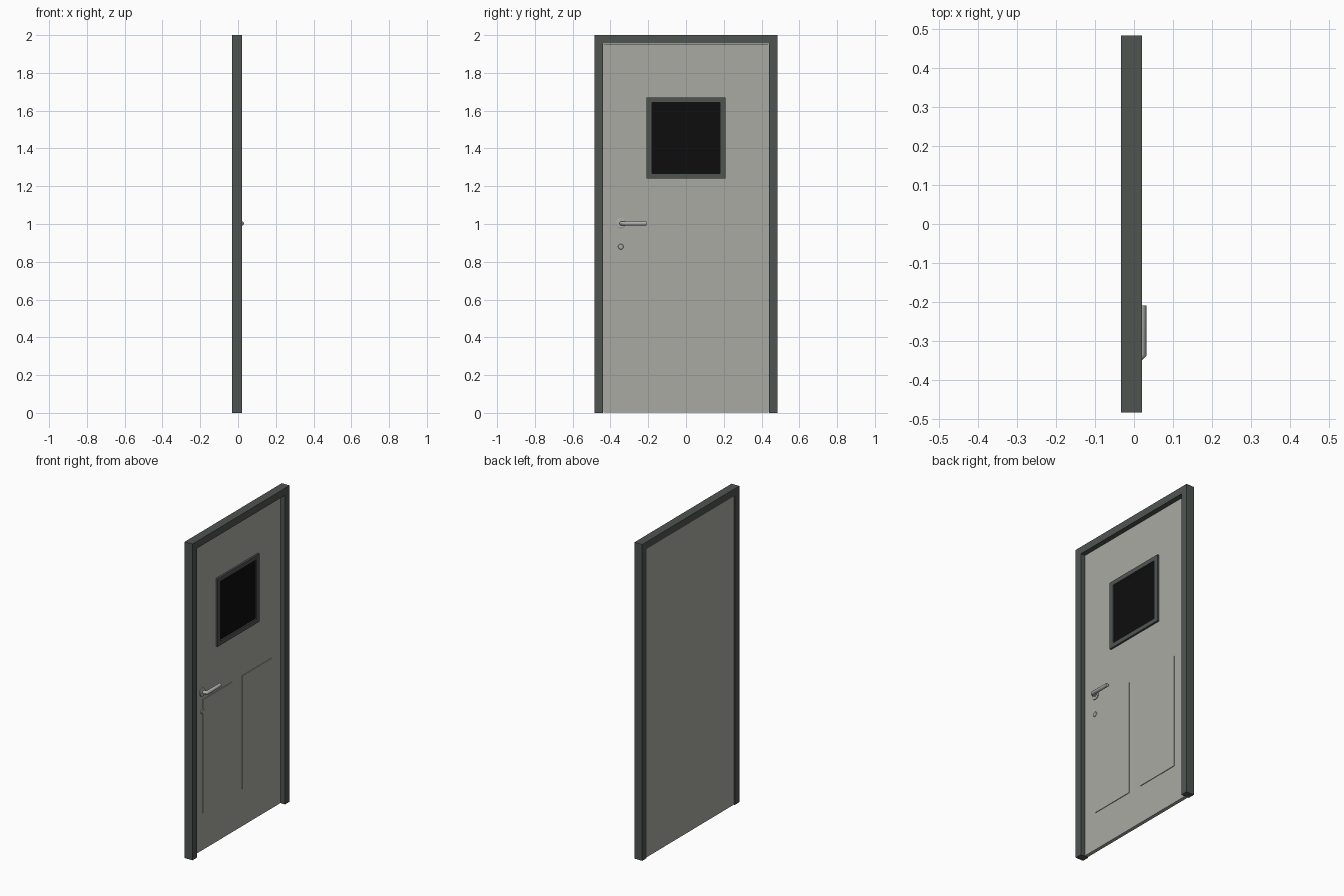
import bpy, bmesh, math
from mathutils import Vector

if "Cube" in bpy.data.objects:
    bpy.data.objects.remove(bpy.data.objects["Cube"])


def mat(name, col):
    m = bpy.data.materials.new(name)
    m.diffuse_color = (*col, 1)
    m.use_nodes = True
    m.node_tree.nodes["Principled BSDF"].inputs["Base Color"].default_value = m.diffuse_color
    return m


FRAME = mat("dark green grey", (0.078, 0.090, 0.083))
DOOR = mat("warm grey", (0.40, 0.40, 0.37))
GLASS = mat("black glass", (0.004, 0.004, 0.004))
METAL = mat("handle metal", (0.42, 0.42, 0.41))
FACE = -0.008      # x of the door's front face


def finish(bm, name, m):
    bmesh.ops.recalc_face_normals(bm, faces=bm.faces[:])
    me = bpy.data.meshes.new(name)
    bm.to_mesh(me)
    bm.free()
    me.materials.append(m)
    ob = bpy.data.objects.new(name, me)
    bpy.context.collection.objects.link(ob)
    return ob


def box(name, x, y, z, m):
    bm = bmesh.new()
    bmesh.ops.create_cube(bm, size=1)
    for v in bm.verts:
        v.co = [lo + (c + 0.5) * (hi - lo) for c, (lo, hi) in zip(v.co, (x, y, z))]
    return finish(bm, name, m)


def bridge(name, rings, m, closed=False):
    """Skin a list of equal rings; cap the ends or close into a loop."""
    bm = bmesh.new()
    vs = [[bm.verts.new(p) for p in r] for r in rings]
    n, k = len(vs[0]), len(vs)
    for i in range(k if closed else k - 1):
        a, b = vs[i], vs[(i + 1) % k]
        for j in range(n):
            bm.faces.new((a[j], a[(j + 1) % n], b[(j + 1) % n], b[j]))
    if not closed:
        bm.faces.new(vs[0])
        bm.faces.new(vs[-1])
    return finish(bm, name, m)


def disc(name, y, z, r, x0, x1, sides, m):
    rings = [[(x, y + r * s * math.cos(2 * math.pi * (i + 0.5) / sides),
               z + r * s * math.sin(2 * math.pi * (i + 0.5) / sides)) for i in range(sides)]
             for x, s in ((x0, 1), (x1 - 0.002, 1), (x1, 0.85))]
    return bridge(name, rings, m)


# door frame: one U-shaped profile extruded through its depth
outline = [(-0.485, 0), (-0.485, 2), (0.485, 2), (0.485, 0),
           (0.44, 0), (0.44, 1.955), (-0.44, 1.955), (-0.44, 0)]
bridge("door_frame", [[(x, y, z) for y, z in outline] for x in (-0.033, 0.021)], FRAME)

# door leaf
box("door_leaf", (-0.03, FACE), (-0.438, 0.438), (0.003, 1.953), DOOR)

# two slightly raised lower panels
for side, y0, y1 in (("left", -0.345, -0.05), ("right", 0.05, 0.345)):
    box(side + "_panel", (FACE - 0.004, FACE + 0.004), (y0, y1), (0.24, 0.955), DOOR)

# window surround and glass
def rect(x, y, z0, z1):
    return [(x, -y, z0), (x, y, z0), (x, y, z1), (x, -y, z1)]

back, front = FACE - 0.002, FACE + 0.012
bridge("window_surround", [rect(back, 0.21, 1.24, 1.67), rect(front, 0.21, 1.24, 1.67),
                           rect(front, 0.181, 1.267, 1.643), rect(back, 0.181, 1.267, 1.643)],
       FRAME, closed=True)
box("window_glass", (FACE - 0.002, FACE + 0.003), (-0.182, 0.182), (1.266, 1.644), GLASS)

# handle rosette and lock plate
disc("handle_rosette", -0.345, 1.003, 0.027, FACE - 0.002, FACE + 0.007, 12, METAL)
disc("lock_plate", -0.345, 0.88, 0.015, FACE - 0.002, FACE + 0.007, 12, METAL)

# lever: round section swept along a mitred elbow
path = [Vector(p) for p in ((FACE, -0.341, 1.003), (0.014, -0.341, 1.003),
                            (0.020, -0.335, 1.003), (0.020, -0.21, 1.003))]
R, N = 0.0115, 12
rings = []
for i, p in enumerate(path):
    dirs = [(path[j + 1] - path[j]).normalized() for j in (i - 1, i) if 0 <= j < len(path) - 1]
    t = sum(dirs, Vector()).normalized()
    side = Vector((t.y, -t.x, 0)) / t.dot(dirs[0])
    rings.append([p + side * R * math.cos(2 * math.pi * k / N)
                  + Vector((0, 0, R * math.sin(2 * math.pi * k / N))) for k in range(N)])
lever = bridge("door_lever", rings, METAL)
bpy.context.view_layer.objects.active = lever
lever.select_set(True)
bpy.ops.object.shade_smooth_by_angle(angle=math.radians(35))
